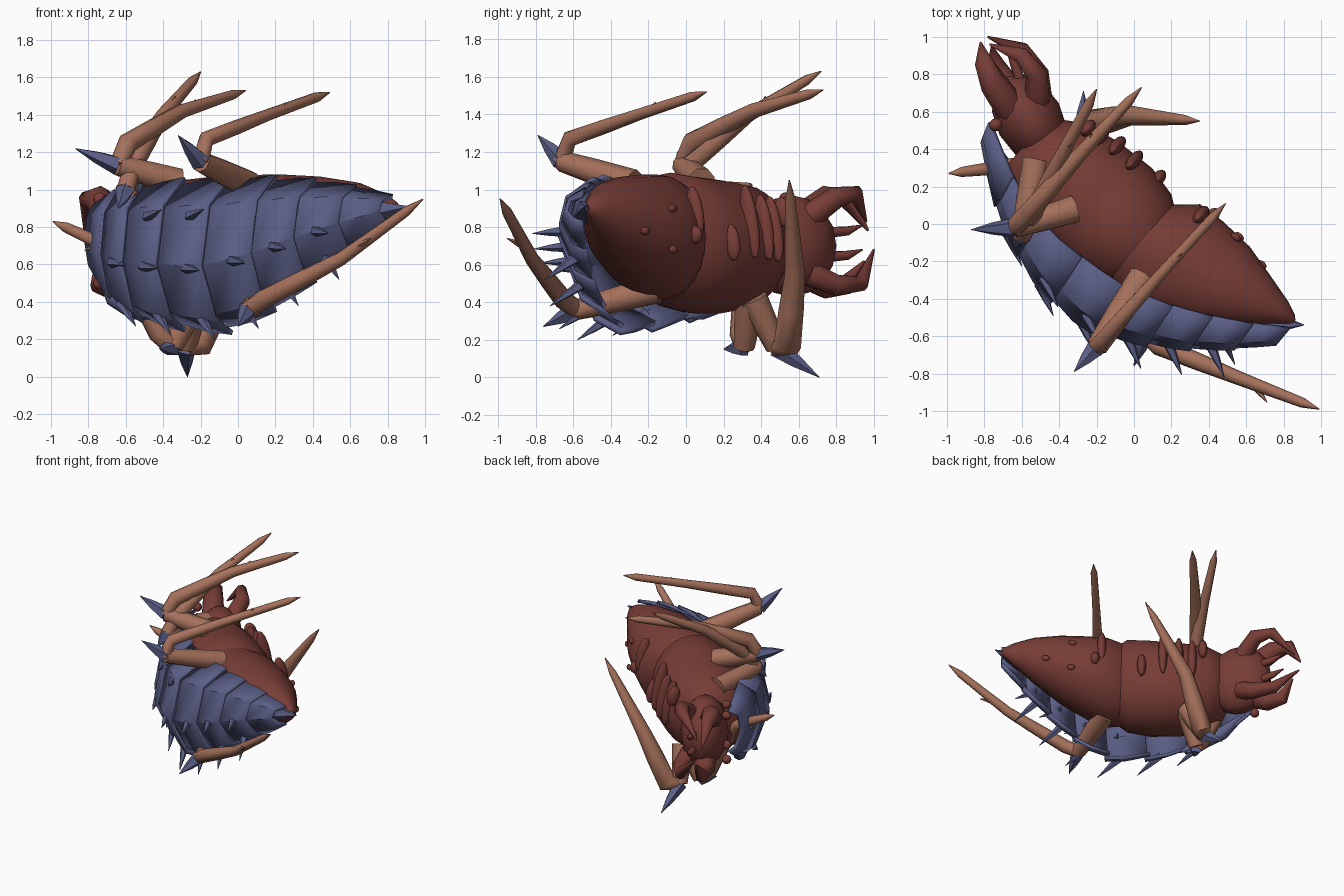
import bpy, bmesh, math
from mathutils import Vector as V

if "Cube" in bpy.data.objects:
    bpy.data.objects.remove(bpy.data.objects["Cube"])


def material(name, rgb):
    m = bpy.data.materials.new(name)
    m.use_nodes = True
    m.diffuse_color = (*rgb, 1)
    m.node_tree.nodes["Principled BSDF"].inputs["Base Color"].default_value = (*rgb, 1)
    return m


RED = material("dark red flesh", (0.185, 0.046, 0.037))
BLUE = material("slate blue shell", (0.105, 0.115, 0.24))
BROWN = material("brown limb", (0.38, 0.165, 0.105))


def at(s, t, z):
    """s runs along the spine to the tail, t toward the back plates."""
    return V((0.76 * s - 0.65 * t, -0.65 * s - 0.76 * t, z))


def loft(name, rings, mat, closed=True, angle=40):
    bm = bmesh.new()
    rows = [[bm.verts.new(p) for p in r] for r in rings]
    n = len(rows[0])
    for a, b in zip(rows, rows[1:]):
        for i in range(n if closed else n - 1):
            j = (i + 1) % n
            bm.faces.new((a[i], a[j], b[j], b[i]))
    if closed:
        bm.faces.new(rows[0][::-1])
        bm.faces.new(rows[-1])
    bmesh.ops.recalc_face_normals(bm, faces=bm.faces)
    me = bpy.data.meshes.new(name)
    bm.to_mesh(me)
    bm.free()
    me.materials.append(mat)
    ob = bpy.data.objects.new(name, me)
    bpy.context.collection.objects.link(ob)
    bpy.ops.object.select_all(action="DESELECT")
    ob.select_set(True)
    bpy.context.view_layer.objects.active = ob
    bpy.ops.object.shade_smooth_by_angle(angle=math.radians(angle))
    return ob


def tube(name, points, radii, mat, sides=8):
    pts = [V(p) for p in points]
    side = V((0.31, 0.52, 0.8))
    rings = []
    for i, p in enumerate(pts):
        tan = (pts[min(i + 1, len(pts) - 1)] - pts[max(i - 1, 0)]).normalized()
        side = (side - tan * side.dot(tan)).normalized()
        other = tan.cross(side)
        rings.append([p + radii[i] * (side * math.cos(k * math.tau / sides)
                      + other * math.sin(k * math.tau / sides)) for k in range(sides)])
    return loft(name, rings, mat, angle=55)


def spike(name, base, tip, radius, mat, sides=5):
    base, tip = V(base), V(tip)
    return tube(name, [base, base.lerp(tip, 0.5), tip], [radius, radius * 0.62, 0.002], mat, sides)


def body(name, stations, n=24):
    rings = []
    for s, t0, t1, z0, z1 in stations:
        rings.append([at(s, (t0 + t1) / 2 + (t1 - t0) / 2 * math.cos(a),
                         (z0 + z1) / 2 + (z1 - z0) / 2 * math.sin(a))
                      for a in (math.tau * k / n for k in range(n))])
    return loft(name, rings, RED)


def blob(name, loc, size, tilt=0.0, yaw=0.0):
    bpy.ops.mesh.primitive_uv_sphere_add(segments=12, ring_count=8, location=loc, rotation=(tilt, 0, yaw))
    ob = bpy.context.object
    ob.name = name
    ob.scale = size
    ob.data.materials.append(RED)
    bpy.ops.object.shade_smooth()


# Soft body: tapered abdomen, thorax and head
body("abdomen", [(0.06, -0.19, 0.33, 0.42, 1.06), (0.2, -0.31, 0.38, 0.41, 1.08),
                 (0.35, -0.32, 0.34, 0.46, 1.08), (0.55, -0.31, 0.24, 0.56, 1.07),
                 (0.75, -0.26, 0.08, 0.69, 1.04), (0.9, -0.22, -0.06, 0.8, 0.98),
                 (0.97, -0.19, -0.12, 0.86, 0.94), (0.99, -0.17, -0.14, 0.88, 0.92)])
body("thorax", [(-0.72, -0.06, 0.2, 0.56, 0.86), (-0.66, -0.17, 0.28, 0.45, 0.97),
                (-0.55, -0.24, 0.34, 0.38, 1.02), (-0.35, -0.28, 0.4, 0.34, 1.05),
                (-0.12, -0.29, 0.41, 0.34, 1.07), (0.05, -0.25, 0.38, 0.37, 1.09),
                (0.16, -0.17, 0.3, 0.45, 1.02)])
blob("head", (-0.56, 0.56, 0.7), (0.18, 0.26, 0.27), 0, 0.5)

# Swollen ribs across the belly
for i, (s, t, z, h) in enumerate([(-0.44, -0.24, 0.79, 0.18), (-0.34, -0.26, 0.8, 0.18),
                                  (-0.22, -0.26, 0.83, 0.2), (-0.06, -0.27, 0.72, 0.1),
                                  (0.24, -0.27, 0.88, 0.14), (0.29, -0.305, 0.76, 0.05),
                                  (-0.52, -0.23, 0.88, 0.08)]):
    blob(f"belly_rib_{i}", at(s, t, z), (0.035, 0.05, h), 0.2, -0.7)
for i, (s, t, z) in enumerate([(0.66, -0.28, 0.78), (0.47, -0.315, 0.68), (0.46, -0.3, 0.9)]):
    blob(f"belly_bump_{i}", at(s, t, z), (0.03, 0.018, 0.022), 0, -0.7)

# Two pairs of jaws, feelers and eyes
JAW = [0.085, 0.075, 0.052, 0.006]
tube("back_upper_jaw", [(-0.66, 0.62, 0.85), (-0.75, 0.75, 0.95), (-0.8, 0.86, 0.95), (-0.82, 0.97, 0.78)], JAW, RED)
tube("back_lower_jaw", [(-0.62, 0.62, 0.56), (-0.69, 0.75, 0.49), (-0.74, 0.85, 0.49), (-0.76, 0.95, 0.62)], JAW, RED)
JAW = [0.07, 0.06, 0.045, 0.006]
tube("belly_upper_jaw", [(-0.52, 0.66, 0.86), (-0.52, 0.8, 0.96), (-0.6, 0.9, 0.98), (-0.77, 0.96, 0.83)], JAW, RED)
tube("belly_lower_jaw", [(-0.5, 0.66, 0.55), (-0.51, 0.8, 0.49), (-0.6, 0.93, 0.5), (-0.78, 1.0, 0.68)], JAW, RED)
for i, z in enumerate((0.64, 0.77)):
    tube(f"feeler_{i}", [(-0.6, 0.74, z), (-0.64, 0.86, z + 0.01), (-0.68, 0.94, z + 0.04)],
         [0.03, 0.025, 0.004], RED)
for i, z in enumerate((0.5, 0.62, 0.86, 0.95)):
    blob(f"eye_{i}", (-0.74, 0.53, z), (0.035, 0.035, 0.035))

# Back plates: stations of (s, edge t, ridge t, centre z, half width)
SHELL = [(-0.94, 0.08, 0.2, 0.74, 0.18), (-0.7, 0.2, 0.38, 0.7, 0.28), (-0.5, 0.28, 0.49, 0.67, 0.34),
         (-0.3, 0.31, 0.57, 0.66, 0.37), (0, 0.29, 0.61, 0.65, 0.4), (0.2, 0.26, 0.57, 0.65, 0.4),
         (0.4, 0.2, 0.46, 0.7, 0.36), (0.6, 0.11, 0.34, 0.77, 0.28), (0.8, 0, 0.18, 0.84, 0.18),
         (1.0, -0.13, -0.02, 0.9, 0.06)]


def shell_point(s, deg, flare=1.0):
    a = math.radians(deg)
    for p, q in zip(SHELL, SHELL[1:]):
        if s <= q[0]:
            break
    k = (s - p[0]) / (q[0] - p[0])
    edge, ridge, zc, half = (u + (v - u) * k for u, v in zip(p[1:], q[1:]))
    lean = 0.04 * math.cos(a) * min(1, (1 - s) * 1.5)
    return at(s + lean, edge + (ridge - edge) * math.cos(a) * flare, zc + half * flare * math.sin(a))


SEAMS = [-0.92, -0.66, -0.4, -0.1, 0.2, 0.44, 0.64, 0.83, 0.99]
ARC = [-86, -55, -8, 40, 86]
for i, (s0, s1) in enumerate(zip(SEAMS, SEAMS[1:])):
    plate = loft(f"back_plate_{i}", [[shell_point(s, d, f) for d in ARC]
                 for s, f in ((s0 - 0.02, 0.94), ((s0 + s1) / 2, 1.0), (s1, 1.04))], BLUE, False, 32)
    mod = plate.modifiers.new("thickness", "SOLIDIFY")
    mod.thickness = 0.025
    mod.offset = 0
    # Thorns sweep tailward near the trailing edge of each plate
    for j, (deg, size, sweep) in enumerate([(-10, 0.17, 2.0), (-58, 0.21, 1.1), (32, 0.16, 2.0)]):
        if i < 1 or i > 6 or (j == 2 and i not in (2, 3)):
            continue
        base = shell_point(s1 - 0.1, deg)
        a = math.radians(deg)
        out = (at(0, math.cos(a), 0.9 * math.sin(a)) + at(sweep, 0, 0)).normalized()
        spike(f"back_thorn_{i}_{j}", base - out * 0.02, base + out * size, 0.032, BLUE)
spike("tail_thorn", at(0.84, -0.03, 0.88), (0.91, -0.54, 0.91), 0.075, BLUE)

# Long blade flap below the front of the shell
tube("lower_side_flap", [(-0.74, 0.42, 0.54), (-0.66, 0.25, 0.42), (-0.56, 0.08, 0.35), (-0.46, -0.05, 0.31)],
     [0.015, 0.05, 0.045, 0.005], BLUE)

# Legs: root, knee, ankle bend, shin middle, tip, knee thorn tip, then shin thickness
LEGS = {
    "upper_rear": [(0.05, -0.28, 1.03), (-0.2, -0.66, 1.15), (-0.17, -0.62, 1.27),
                   (0.16, -0.25, 1.4), (0.49, 0.11, 1.52), (-0.32, -0.79, 1.29), 0.75],
    "upper_middle": [(-0.32, 0.08, 1.04), (-0.64, -0.02, 1.13), (-0.59, 0.03, 1.25),
                     (-0.3, 0.36, 1.42), (0.04, 0.73, 1.53), (-0.87, -0.03, 1.22), 0.95],
    "upper_front": [(-0.52, 0.34, 0.96), (-0.6, -0.06, 1.0), (-0.56, 0.02, 1.13),
                    (-0.4, 0.34, 1.4), (-0.2, 0.72, 1.63), (-0.64, -0.13, 0.9), 0.9],
    "lower_rear": [(0.15, -0.15, 0.47), (0.06, -0.58, 0.36), (0.13, -0.65, 0.41),
                   (0.55, -0.82, 0.63), (0.99, -0.99, 0.95), (0.0, -0.76, 0.27), 0.9],
    "lower_middle": [(-0.22, 0.36, 0.42), (-0.28, 0.48, 0.16), (-0.21, 0.54, 0.17),
                     (-0.02, 0.58, 0.55), (0.35, 0.55, 1.05), (-0.27, 0.71, 0.0), 1.3],
    "lower_front": [(-0.24, 0.34, 0.4), (-0.35, 0.31, 0.16), (-0.42, 0.29, 0.23),
                    (-0.66, 0.31, 0.68), (-0.99, 0.27, 0.83), (-0.42, 0.2, 0.15), 1.0],
}
for name, (*path, fat) in LEGS.items():
    root, knee, bend, mid, tip, thorn = map(V, path)
    tube(name + "_thigh", [root, root.lerp(knee, 0.5), knee], [0.078, 0.07, 0.057], BROWN)
    tube(name + "_shin", [knee, bend, bend.lerp(mid, 0.5), mid, mid.lerp(tip, 0.8), tip],
         [0.05, 0.058 * fat, 0.052 * fat, 0.042 * fat, 0.027, 0.003], BROWN)
    spike(name + "_knee_thorn", knee, thorn, 0.055, BLUE)
    barb = mid.lerp(tip, 0.2)
    spike(name + "_barb", barb, barb + (tip - mid) * 0.2 + (knee - root).normalized() * 0.07, 0.025, BROWN)
